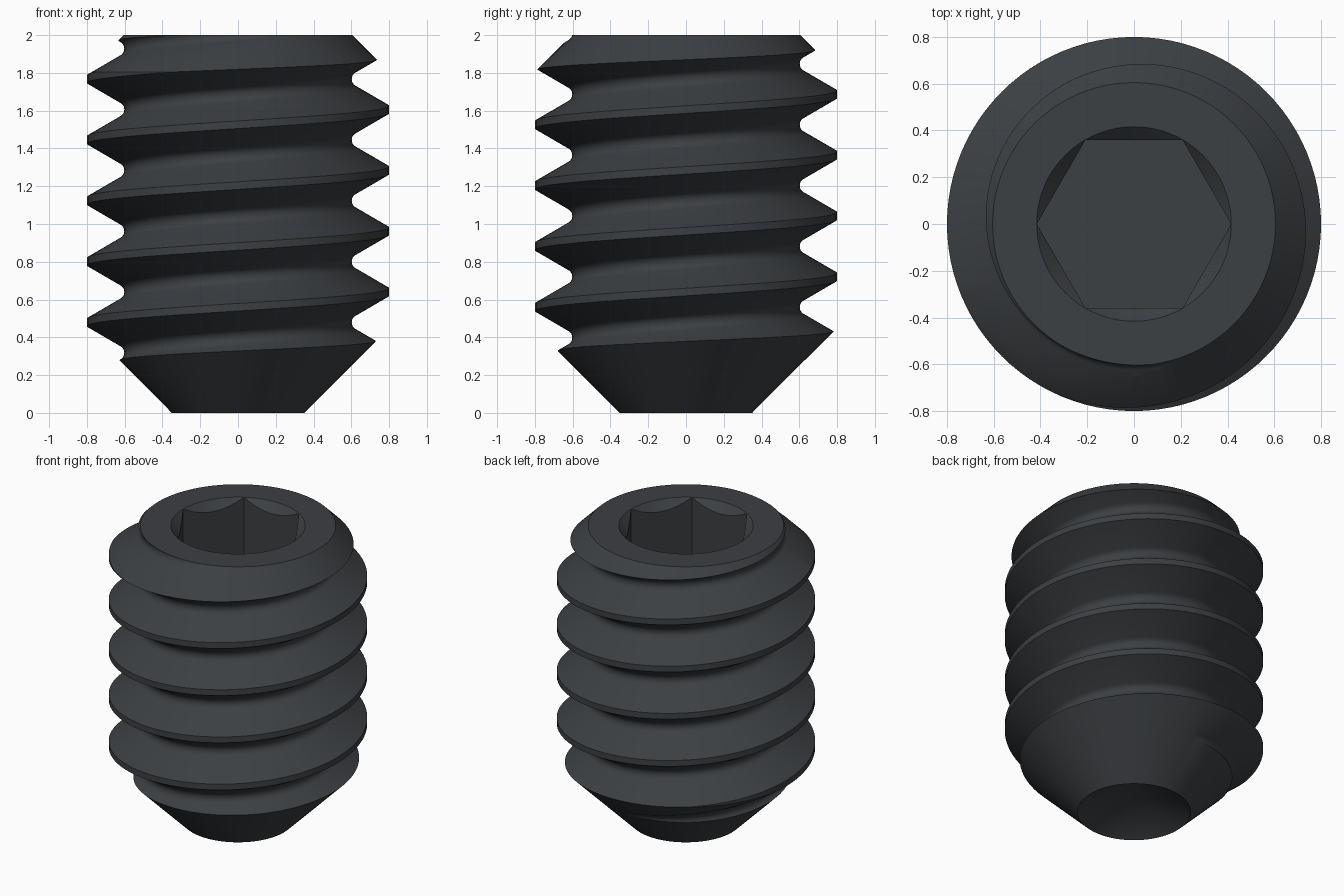
import bpy, bmesh, math

if "Cube" in bpy.data.objects:
    bpy.data.objects.remove(bpy.data.objects["Cube"])

SEG = 96
PITCH = 0.322
CREST, ROOT, HALF_FLAT = 0.8, 0.602, 0.02


def finish(bm, name):
    bmesh.ops.recalc_face_normals(bm, faces=bm.faces)
    me = bpy.data.meshes.new(name)
    bm.to_mesh(me)
    bm.free()
    ob = bpy.data.objects.new(name, me)
    bpy.context.collection.objects.link(ob)
    return ob


def lathe(name, profile, seg=SEG):
    """Closed solid of revolution; radius 0 gives a pole."""
    bm = bmesh.new()
    rings = []
    for r, z in profile:
        if r == 0:
            rings.append([bm.verts.new((0, 0, z))] * seg)
        else:
            rings.append([bm.verts.new((r * math.cos(2 * math.pi * i / seg),
                                        r * math.sin(2 * math.pi * i / seg), z))
                          for i in range(seg)])
    for a, b in zip(rings, rings[1:]):
        for i in range(seg):
            j = (i + 1) % seg
            bm.faces.new(list(dict.fromkeys((a[i], a[j], b[j], b[i]))))
    return finish(bm, name)


def thread_rod(name, z_crest, turns):
    """Helical solid: one pitch of thread profile wound around z."""
    tan30 = math.tan(math.pi / 6)
    half = PITCH / 2 - HALF_FLAT - (CREST - ROOT) * tan30
    rad = half / (math.cos(math.pi / 6) - tan30 / 2)
    prof = [(-HALF_FLAT, CREST), (HALF_FLAT, CREST)]
    for k in range(9):
        a = math.radians(-60 + 15 * k)
        prof.append((PITCH / 2 + rad * math.sin(a), ROOT + rad - rad * math.cos(a)))
    n = len(prof)
    bm = bmesh.new()

    def point(i, k):
        u, r = prof[k % n]
        a = 2 * math.pi * i / SEG
        z = z_crest + u + PITCH * (k // n + i / SEG)
        return bm.verts.new((r * math.cos(a), r * math.sin(a), z))

    count = n * turns
    cols = [[point(i, k) for k in range(count + 1)] for i in range(SEG)]
    # the last column is the first one moved up a turn
    cols.append(cols[0][n:] + [point(SEG, k) for k in range(count + 1 - n, count + 1)])
    for a, b in zip(cols, cols[1:]):
        for k in range(count):
            bm.faces.new((a[k], b[k], b[k + 1], a[k + 1]))
    # close both ends, well outside the final screw
    low, high = bm.verts.new((0, 0, -1.5)), bm.verts.new((0, 0, 3.8))
    for e in [e for e in bm.edges if e.is_boundary]:
        mid = (e.verts[0].co.z + e.verts[1].co.z) / 2
        bm.faces.new((e.verts[0], e.verts[1], low if mid < 1 else high))
    return finish(bm, name)


def cut(ob, tool, op):
    m = ob.modifiers.new("cut", 'BOOLEAN')
    m.operation, m.object, m.solver = op, tool, 'EXACT'
    bpy.context.view_layer.objects.active = ob
    bpy.ops.object.modifier_apply(modifier=m.name)
    bpy.data.objects.remove(tool)


# threaded body
screw = thread_rod("set_screw", 0.64 - 5 * PITCH, 11)

# envelope: cup point below, chamfer above
cut(screw, lathe("envelope", [(0, 0.2), (0.35, 0), (0.95, 0.6), (0.95, 1.655),
                              (0.605, 2), (0, 2)]), 'INTERSECT')

# socket countersink and hexagonal socket
cut(screw, lathe("countersink", [(0, 1.584), (0.516, 2.1), (0, 2.1)]), 'DIFFERENCE')
cut(screw, lathe("hex_socket", [(0, 1.3), (0.4155, 1.3), (0.4155, 2.2), (0, 2.2)], 6),
    'DIFFERENCE')

# shading and colour
mat = bpy.data.materials.new("black_steel")
mat.diffuse_color = (0.045, 0.05, 0.055, 1)
mat.use_nodes = True
mat.node_tree.nodes["Principled BSDF"].inputs["Base Color"].default_value = mat.diffuse_color
screw.data.materials.clear()
screw.data.materials.append(mat)
bpy.ops.object.select_all(action='DESELECT')
screw.select_set(True)
bpy.context.view_layer.objects.active = screw
bpy.ops.object.shade_smooth_by_angle(angle=math.radians(25))
